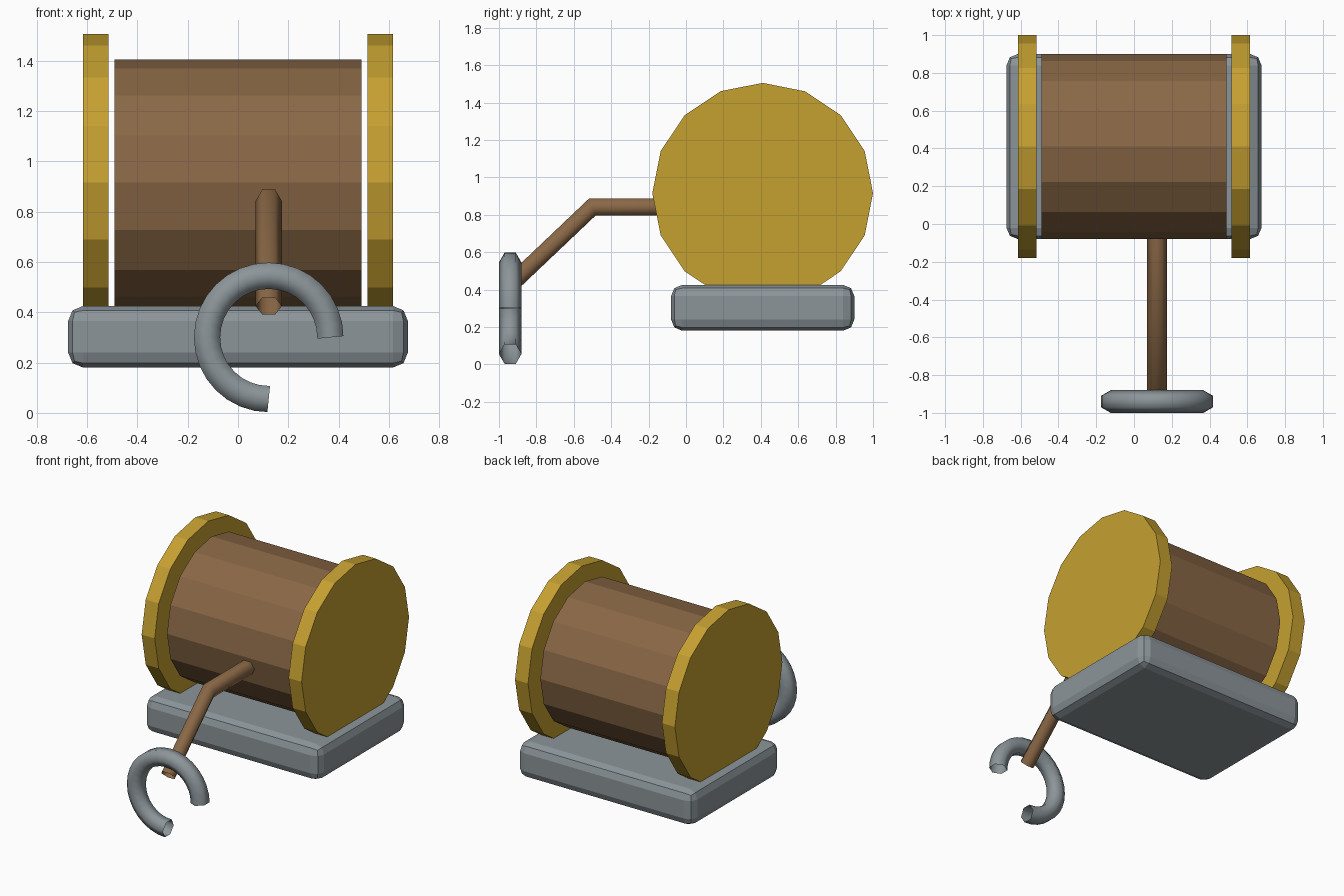
import bpy, bmesh
from math import pi, cos, sin, tau
from mathutils import Vector

if "Cube" in bpy.data.objects:
    bpy.data.objects.remove(bpy.data.objects["Cube"])


def material(name, rgb):
    m = bpy.data.materials.new(name)
    m.diffuse_color = (*rgb, 1)
    m.use_nodes = True
    m.node_tree.nodes["Principled BSDF"].inputs["Base Color"].default_value = m.diffuse_color
    return m


WOOD = material("brown", (0.25, 0.135, 0.06))
BRASS = material("gold", (0.56, 0.35, 0.03))
STEEL = material("steel", (0.26, 0.30, 0.32))


def cylinder_x(name, x, radius, length, mat):
    bpy.ops.mesh.primitive_cylinder_add(vertices=16, radius=radius, depth=length,
                                        location=(x, 0.41, 0.915), rotation=(0, pi / 2, 0))
    ob = bpy.context.object
    ob.name = name
    ob.data.materials.append(mat)


def hex_tube(name, path, normal, radius, mat):
    """Open-ended six-sided tube along a planar path; hexagon corners lie along the plane normal."""
    pts = [Vector(p) for p in path]
    side = Vector(normal)
    bm = bmesh.new()
    rings = []
    for i, p in enumerate(pts):
        t_in = (p - pts[max(i - 1, 0)]).normalized()
        t_out = (pts[min(i + 1, len(pts) - 1)] - p).normalized()
        tangent = (t_in + t_out).normalized()
        miter = 1 / max(tangent.dot(t_out), tangent.dot(t_in))
        up = side.cross(tangent) * miter
        rings.append([bm.verts.new(p + radius * (cos(k * tau / 6) * side + sin(k * tau / 6) * up))
                      for k in range(6)])
    for a, b in zip(rings, rings[1:]):
        for k in range(6):
            j = (k + 1) % 6
            bm.faces.new((a[k], a[j], b[j], b[k])).smooth = True
    mesh = bpy.data.meshes.new(name)
    bm.to_mesh(mesh)
    bm.free()
    mesh.materials.append(mat)
    ob = bpy.data.objects.new(name, mesh)
    bpy.context.collection.objects.link(ob)


# Bevelled base block
bpy.ops.mesh.primitive_cube_add(size=1, location=(0, 0.41, 0.3025))
base = bpy.context.object
base.name = "base"
base.scale = (1.35, 0.98, 0.245)
bpy.ops.object.transform_apply(location=False, rotation=False, scale=True)
base.data.materials.append(STEEL)
bev = base.modifiers.new("bevel", 'BEVEL')
bev.width = 0.06
bev.segments = 2

# Drum and its two end flanges
cylinder_x("drum", 0, 0.49, 0.98, WOOD)
for label, s in (("left", -1), ("right", 1)):
    cylinder_x(label + "_flange", s * 0.565, 0.59, 0.10, BRASS)

# Rope running off the drum and down to the hook
hex_tube("rope", [(0.122, 0.0, 0.842), (0.122, -0.5, 0.842), (0.122, -0.94, 0.424)],
         (1, 0, 0), 0.052, WOOD)

# Hook: three-quarter ring
R = 0.245
arc = [i / 24 * 1.5 * pi for i in range(25)]
hex_tube("hook", [(0.122 + R * cos(a), -0.94, 0.30 + R * sin(a)) for a in arc],
         (0, 1, 0), 0.06, STEEL)
